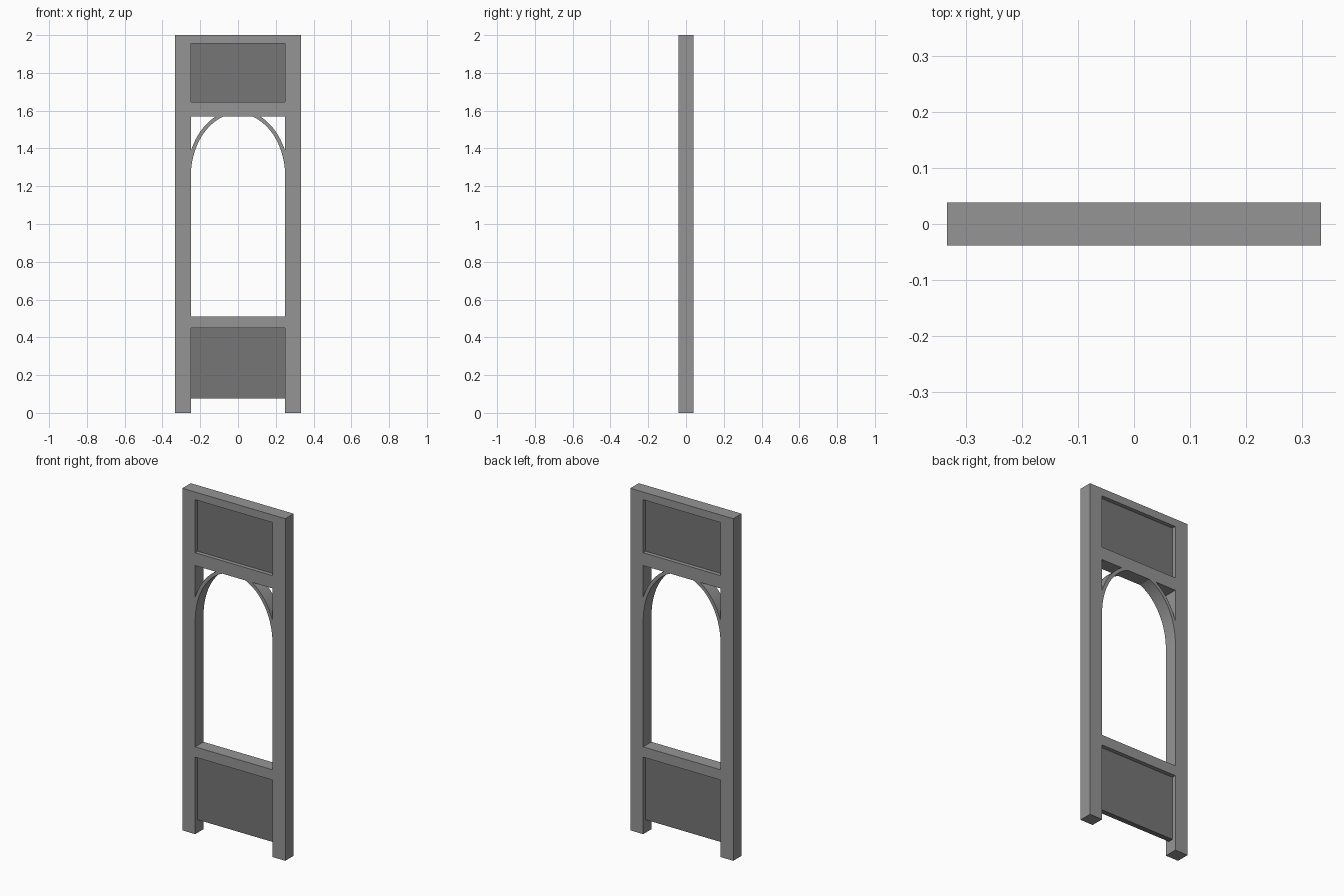
import bpy
import bmesh
from math import sin, cos, pi, acos, asin

cube = bpy.data.objects.get("Cube")
if cube:
    bpy.data.objects.remove(cube, do_unlink=True)

DEPTH = 0.077
INNER, OUTER = 0.25, 0.333
RAIL_BOTTOM = 1.57


def make_material(name, value):
    mat = bpy.data.materials.new(name)
    mat.use_nodes = True
    color = (value, value, value, 1)
    mat.diffuse_color = color
    mat.node_tree.nodes["Principled BSDF"].inputs["Base Color"].default_value = color
    return mat


frame_grey = make_material("frame grey", 0.30)
panel_grey = make_material("panel dark grey", 0.18)


def extruded(name, faces, depth, mat):
    """Extrude flat (x, z) polygons along y, centred on y = 0."""
    bm = bmesh.new()
    for points in faces:
        bm.faces.new([bm.verts.new((x, -depth / 2, z)) for x, z in points])
    bmesh.ops.remove_doubles(bm, verts=bm.verts, dist=1e-5)
    result = bmesh.ops.extrude_face_region(bm, geom=bm.faces[:])
    moved = [v for v in result["geom"] if isinstance(v, bmesh.types.BMVert)]
    bmesh.ops.translate(bm, verts=moved, vec=(0, depth, 0))
    bmesh.ops.recalc_face_normals(bm, faces=bm.faces)
    mesh = bpy.data.meshes.new(name)
    bm.to_mesh(mesh)
    bm.free()
    mesh.materials.append(mat)
    obj = bpy.data.objects.new(name, mesh)
    bpy.context.collection.objects.link(obj)
    return obj


def rect(x0, x1, z0, z1):
    return [(x0, z0), (x1, z0), (x1, z1), (x0, z1)]


# Frame: two posts joined by three rails in one welded grid
levels = [0, 0.075, 0.45, 0.51, RAIL_BOTTOM, 1.645, 1.955, 2.0]
rail_starts = (0.45, RAIL_BOTTOM, 1.955)
cells = []
for z0, z1 in zip(levels, levels[1:]):
    cells.append(rect(-OUTER, -INNER, z0, z1))
    cells.append(rect(INNER, OUTER, z0, z1))
    if z0 in rail_starts:
        cells.append(rect(-INNER, INNER, z0, z1))
extruded("door_frame", cells, DEPTH, frame_grey)

# Recessed panels
extruded("upper_panel", [rect(-INNER, INNER, 1.645, 1.955)], 0.03, panel_grey)
extruded("lower_panel", [rect(-INNER, INNER, 0.075, 0.45)], 0.03, panel_grey)

# Curved arch braces, clipped by the post and the middle rail
SPRING = 1.25
STEPS = 20


def arc(a, b):
    start = acos(min(1, INNER / a))
    end = asin((RAIL_BOTTOM - SPRING) / b)
    angles = [start + (end - start) * i / STEPS for i in range(STEPS + 1)]
    return [(a * cos(t), SPRING + b * sin(t)) for t in angles]


inner_arc = arc(INNER, 0.335)
outer_arc = arc(INNER + 0.02, 0.355)
for name, side in (("left_arch_brace", 1), ("right_arch_brace", -1)):
    strip = []
    for i in range(STEPS):
        quad = (inner_arc[i], outer_arc[i], outer_arc[i + 1], inner_arc[i + 1])
        strip.append([(side * x, z) for x, z in quad])
    brace = extruded(name, strip, DEPTH, frame_grey)
    bpy.ops.object.select_all(action="DESELECT")
    brace.select_set(True)
    bpy.context.view_layer.objects.active = brace
    bpy.ops.object.shade_smooth_by_angle()
